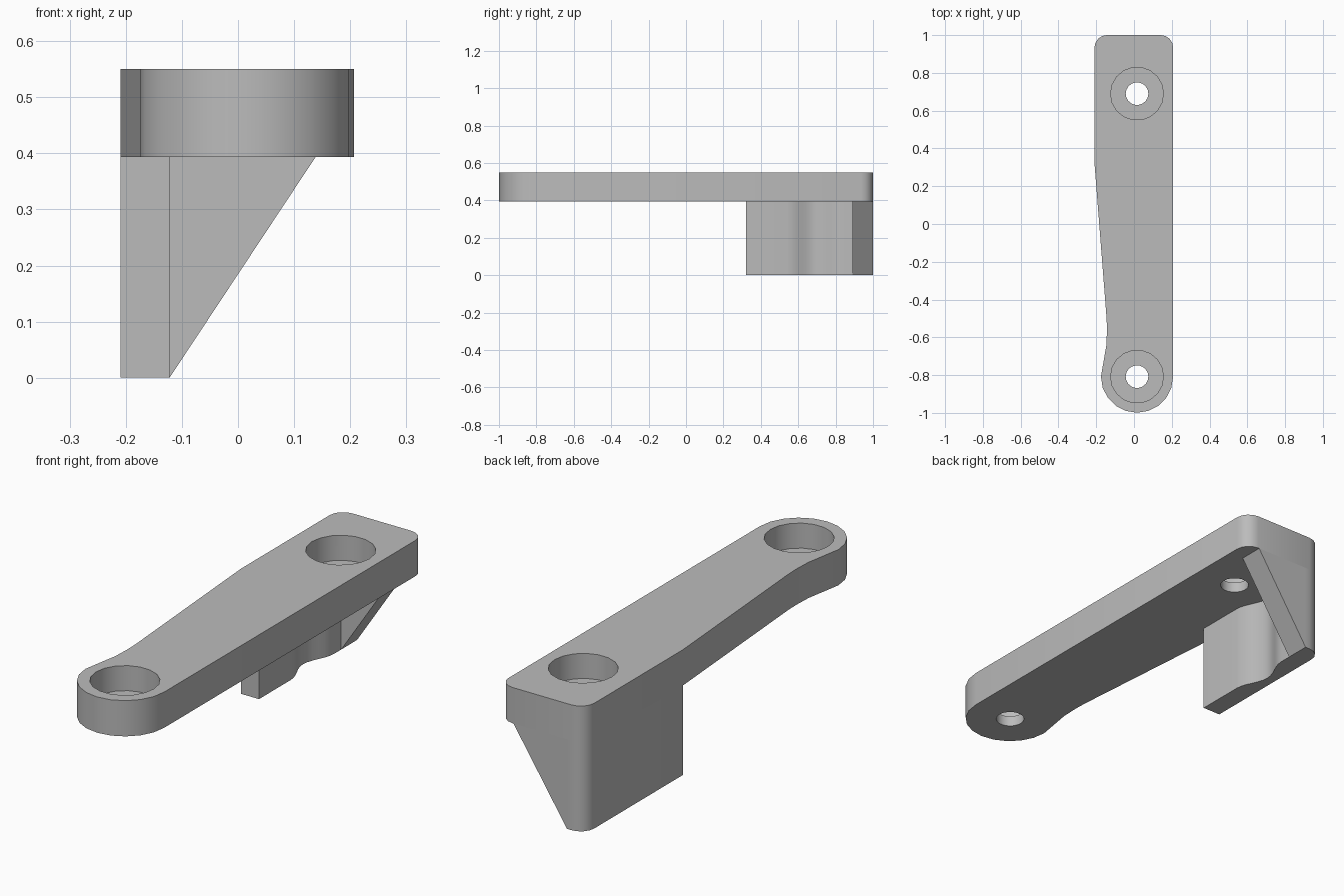
import bpy
import bmesh
from math import sin, cos, radians, pi

cube = bpy.data.objects.get("Cube")
if cube:
    bpy.data.objects.remove(cube, do_unlink=True)

LEFT, RIGHT, BACK = -0.209, 0.207, 1.0
UNDER, TOP = 0.393, 0.55
INNER = -0.122          # inner face of the side wall
CORNER = 0.065
HOLE_X, BACK_HOLE, FRONT_HOLE = 0.016, 0.69, -0.808

grey = bpy.data.materials.new("plain grey")
grey.use_nodes = True
colour = (0.5, 0.5, 0.5, 1)
grey.diffuse_color = colour
grey.node_tree.nodes["Principled BSDF"].inputs["Base Color"].default_value = colour


def arc(cx, cy, r, start, end, steps):
    angles = [radians(start + (end - start) * i / steps) for i in range(steps + 1)]
    return [(cx + r * cos(a), cy + r * sin(a)) for a in angles]


def prism(name, points, direction):
    """Extrude a closed loop of 3D points along a direction."""
    bm = bmesh.new()
    face = bm.faces.new([bm.verts.new(p) for p in points])
    new = bmesh.ops.extrude_face_region(bm, geom=[face])["geom"]
    verts = [v for v in new if isinstance(v, bmesh.types.BMVert)]
    bmesh.ops.translate(bm, verts=verts, vec=direction)
    bmesh.ops.recalc_face_normals(bm, faces=bm.faces)
    mesh = bpy.data.meshes.new(name)
    bm.to_mesh(mesh)
    bm.free()
    mesh.materials.append(grey)
    obj = bpy.data.objects.new(name, mesh)
    bpy.context.collection.objects.link(obj)
    return obj


def upright(name, outline, low, high):
    return prism(name, [(x, y, low) for x, y in outline], (0, 0, high - low))


def smooth(obj):
    bpy.ops.object.select_all(action="DESELECT")
    obj.select_set(True)
    bpy.context.view_layer.objects.active = obj
    bpy.ops.object.shade_smooth_by_angle(angle=radians(32))


# Arm plate: round front end, narrowed waist, square back with soft corners
back_left = arc(LEFT + CORNER, BACK - CORNER, CORNER, 90, 180, 4)
outline = arc(HOLE_X, FRONT_HOLE, RIGHT - HOLE_X, 180, 360, 10)
outline += arc(RIGHT - CORNER, BACK - CORNER, CORNER, 0, 90, 4)
outline += back_left
outline += [(LEFT, 0.32), (-0.145, -0.5), (-0.143, -0.56), (-0.146, -0.64)]
plate = upright("arm_plate", outline, UNDER, TOP)

# Stepped screw holes
for y in (BACK_HOLE, FRONT_HOLE):
    for part, r, low in (("counterbore", 0.14, 0.44), ("through_hole", 0.06, 0.3)):
        ring = arc(HOLE_X, y, r, 0, 360, 18)[:-1]
        cutter = upright(part + "_cutter", ring, low, 0.7)
        cutter.hide_render = True
        cutter.hide_set(True)
        cut = plate.modifiers.new(part, "BOOLEAN")
        cut.operation = "DIFFERENCE"
        cut.solver = "EXACT"
        cut.object = cutter

# Bake the holes so that the cutters can go
plate.data = bpy.data.meshes.new_from_object(
    plate.evaluated_get(bpy.context.evaluated_depsgraph_get()))
plate.modifiers.clear()
for obj in [o for o in bpy.data.objects if o.name.split(".")[0].endswith("_cutter")]:
    bpy.data.objects.remove(obj, do_unlink=True)
smooth(plate)

# Side wall with a soft scoop beside the back hole
scoop = [(INNER - 0.045 * (1 + cos(pi * t / 6)) / 2, BACK_HOLE + 0.15 * t / 6)
         for t in range(-6, 7)]
wall_outline = [(LEFT, 0.32), (INNER, 0.32)] + scoop + [(INNER, BACK)] + back_left
smooth(upright("side_wall", wall_outline, 0, UNDER))

# Triangular gusset at the back
triangle = [(INNER, 0), (0.138, UNDER), (INNER, UNDER)]
prism("back_gusset", [(x, 0.89, z) for x, z in triangle], (0, BACK - 0.89, 0))
